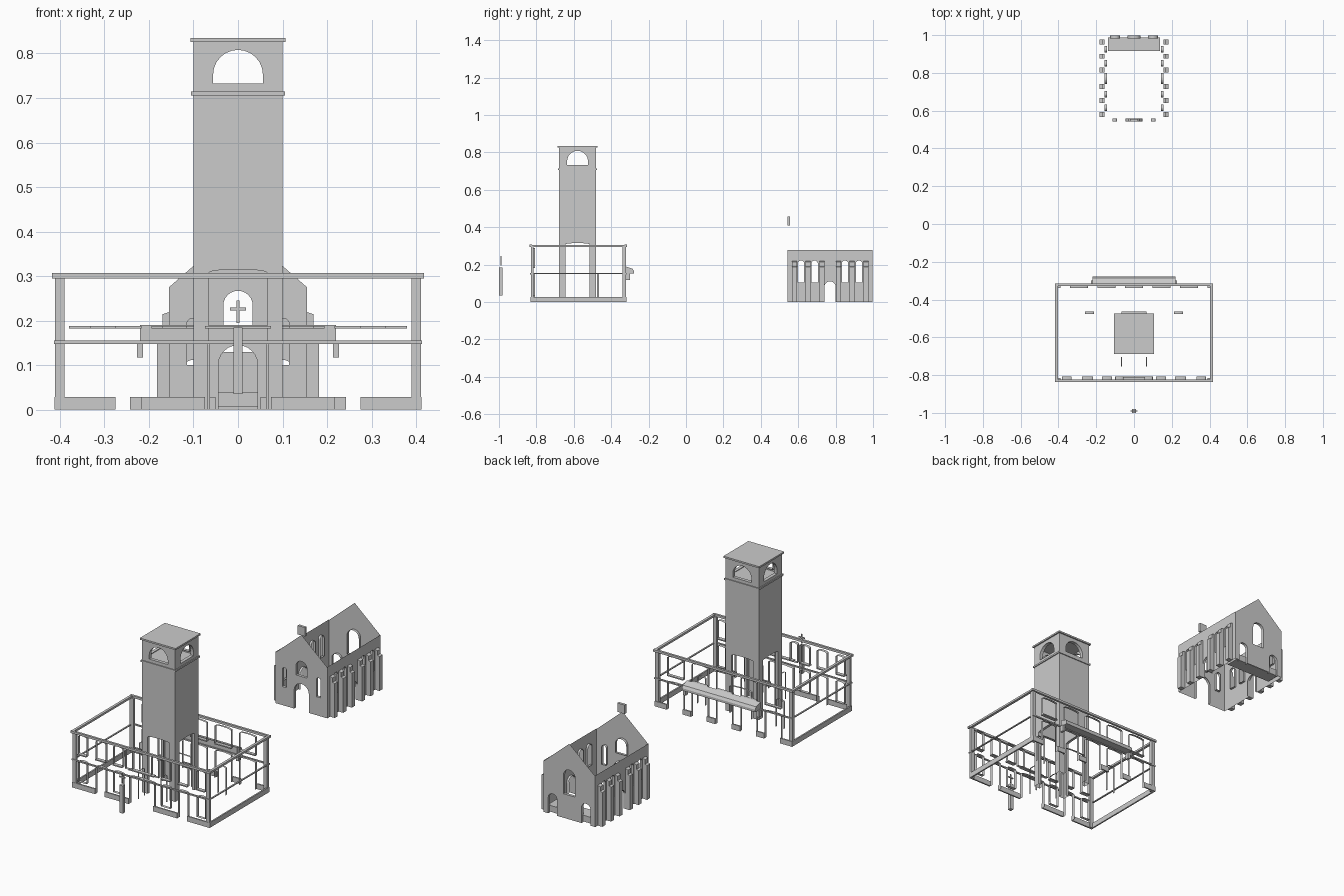
import bpy, bmesh, math
from mathutils import Vector

if "Cube" in bpy.data.objects:
    bpy.data.objects.remove(bpy.data.objects["Cube"])

Z = Vector((0, 0, 1))
X = Vector((1, 0, 0))
Y = Vector((0, 1, 0))


def finish(name, bm):
    me = bpy.data.meshes.new(name)
    bm.to_mesh(me)
    bm.free()
    ob = bpy.data.objects.new(name, me)
    bpy.context.collection.objects.link(ob)
    return ob


def box(name, x0, x1, y0, y1, z0, z1):
    bm = bmesh.new()
    bmesh.ops.create_cube(bm, size=1)
    for v in bm.verts:
        v.co = Vector(((x0 + x1) / 2 + v.co.x * (x1 - x0),
                       (y0 + y1) / 2 + v.co.y * (y1 - y0),
                       (z0 + z1) / 2 + v.co.z * (z1 - z0)))
    return finish(name, bm)


def prism(name, pts, shift):
    bm = bmesh.new()
    f = bm.faces.new([bm.verts.new(p) for p in pts])
    r = bmesh.ops.extrude_face_region(bm, geom=[f])
    bmesh.ops.translate(bm, vec=shift, verts=[g for g in r['geom'] if isinstance(g, bmesh.types.BMVert)])
    bmesh.ops.recalc_face_normals(bm, faces=bm.faces)
    return finish(name, bm)


# Opening outline (u, z): left jamb, arched head, right jamb
def opening(c, w, z0, z1, rise=None, n=12):
    rise = w / 2 if rise is None else rise
    arc = [(c - w / 2 * math.cos(math.pi * i / n),
            z1 - rise + rise * math.sin(math.pi * i / n)) for i in range(n + 1)]
    return [(c - w / 2, z0)] + arc + [(c + w / 2, z0)]


class Face:
    """A facade plane: origin, running direction and inward normal."""
    def __init__(self, o, u, n):
        self.o, self.u, self.n = Vector(o), u, n

    def at(self, p, d=0.0):
        return self.o + self.u * p[0] + Z * p[1] + self.n * d

    # Thin lining of an opening, with a sill when it is a window
    def reveal(self, name, pts, depth, sill=True):
        bm = bmesh.new()
        a = [bm.verts.new(self.at(p)) for p in pts]
        b = [bm.verts.new(self.at(p, depth)) for p in pts]
        n = len(pts)
        for i in range(n if sill else n - 1):
            j = (i + 1) % n
            bm.faces.new((a[i], a[j], b[j], b[i]))
        return finish(name, bm)

    # Flat wall with doors cut into its foot and windows as holes
    def wall(self, name, top, doors, windows, depth, base=0.0):
        foot = [(top[0][0], base)]
        for d in doors:
            foot += d
        foot.append((top[-1][0], base))
        bm = bmesh.new()
        for loop in [foot + top[::-1]] + windows:
            vs = [bm.verts.new(self.at(p)) for p in loop]
            for i in range(len(vs)):
                bm.edges.new((vs[i], vs[(i + 1) % len(vs)]))
        bmesh.ops.triangle_fill(bm, use_beauty=True, use_dissolve=False,
                                edges=bm.edges[:], normal=-self.n)
        finish(name, bm)
        for d in doors:
            self.reveal(name + "_door_lining", d, depth, False)
        for w in windows:
            self.reveal(name + "_window_lining", w, depth)


# ---- Main building: plinths, bands, corner strips, window and door linings
front = Face((0, -0.825, 0), X, Y)
back = Face((0, -0.325, 0), X, -Y)

for x0, x1 in ((0.275, 0.41), (0.074, 0.217)):
    for s in (-1, 1):
        a, b = sorted((s * x0, s * x1))
        box("front_plinth", a, b, -0.831, -0.823, 0, 0.028)
for x0, x1 in ((0.34, 0.41), (0.195, 0.243), (0.05, 0.1)):
    for s in (-1, 1):
        a, b = sorted((s * x0, s * x1))
        box("back_plinth", a, b, -0.327, -0.319, 0, 0.028)
for s in (-1, 1):
    a, b = sorted((s * 0.404, s * 0.412))
    box("side_plinth", a, b, -0.83, -0.32, 0, 0.028)
    box("side_band", a, b, -0.83, -0.32, 0.149, 0.154)
    a, b = sorted((s * 0.403, s * 0.417))
    box("side_cornice", a, b, -0.835, -0.315, 0.295, 0.306)
    for y0, y1 in ((-0.83, -0.816), (-0.339, -0.322)):
        a, b = sorted((s * 0.39, s * 0.411))
        box("corner_strip", a, b, y0, y1, 0, 0.297)
for y in (-0.83, -0.322):
    box("long_band", -0.413, 0.413, y - 0.004, y + 0.004, 0.148, 0.155)
    box("long_cornice", -0.418, 0.418, y - 0.006, y + 0.006, 0.295, 0.307)

for s in (-1, 1):
    for c, w, z0 in ((0.355, 0.05, 0.036), (0.246, 0.058, 0), (0.143, 0.055, 0.036)):
        front.reveal("front_lower_opening", opening(s * c, w, z0, 0.152, 0.007), 0.018, z0 > 0)
        front.reveal("front_upper_window", opening(s * c, w, 0.183, 0.289, 0.007), 0.018)
        box("front_window_sill", s * c - w / 2, s * c + w / 2, -0.829, -0.809, 0.182, 0.188)
    front.reveal("front_upper_window", opening(s * 0.078, 0.044, 0.183, 0.289, 0.007), 0.018)
front.reveal("front_gateway", opening(0, 0.148, 0, 0.152, 0.007), 0.018, False)
box("front_gateway_sill", -0.074, 0.074, -0.829, -0.809, 0.182, 0.188)
for i in range(-2, 3):
    c = 0.146 * i
    back.reveal("back_doorway", opening(c, 0.096, 0, 0.152, 0.007), 0.014, False)
    back.reveal("back_upper_window", opening(c, 0.096, 0.183, 0.289, 0.007), 0.014)
    box("back_window_sill", c - 0.048, c + 0.048, -0.34, -0.322, 0.182, 0.188)

# Interior doorways
inner = Face((0, -0.476, 0), X, Y)
for c, w in ((-0.235, 0.048), (0, 0.13), (0.235, 0.048)):
    inner.reveal("inner_doorway", opening(c, w, 0, 0.152, 0.007), 0.012, False)
for s in (-1, 1):
    Face((s * 0.07, -0.73, 0), Y, X * -s).reveal(
        "passage_doorway", opening(0, 0.05, 0, 0.152, 0.007), 0.007, False)

# Back canopy with brackets
prism("canopy", [(-0.22, -0.322, 0.19), (-0.22, -0.286, 0.19 - 0.012), (-0.22, -0.278, 0.165),
                 (-0.22, -0.278, 0.152), (-0.22, -0.322, 0.152)], (0.44, 0, 0))
for s in (-1, 1):
    box("canopy_bracket", s * 0.22 - 0.007, s * 0.22 + 0.007, -0.322, -0.3, 0.117, 0.152)

# ---- Bell tower
TY, R = -0.58, 0.1
for u, n in ((X, Y), (X, -Y), (Y, X), (Y, -X)):
    f = Face(Vector((0, TY, 0)) - n * R, u, n)
    f.wall("tower_shaft", [(-R, 0.71), (R, 0.71)], [opening(0, 0.13, 0, 0.315, 0.007)], [], 0.015)
    f.wall("belfry", [(-R, 0.828), (R, 0.828)], [], [opening(0, 0.112, 0.732, 0.808)], 0.018, 0.71)
box("tower_band", -0.105, 0.105, TY - 0.105, TY + 0.105, 0.706, 0.715)
box("tower_cap", -0.107, 0.107, TY - 0.107, TY + 0.107, 0.826, 0.835)

# ---- Chapel walls
gable = [(-0.155, 0.275), (0, 0.41), (0.155, 0.275)]
Face((0, 0.543, 0), X, Y).wall(
    "chapel_front", gable, [opening(0, 0.088, 0, 0.145)],
    [opening(-0.102, 0.026, 0.1, 0.205), opening(0.102, 0.026, 0.1, 0.205),
     opening(0, 0.066, 0.185, 0.267)], 0.015)
Face((0, 0.998, 0), X, -Y).wall(
    "chapel_back", gable, [opening(-0.1, 0.053, 0, 0.112), opening(0.1, 0.053, 0, 0.112)],
    [opening(0, 0.07, 0.13, 0.267)], 0.015)
for s in (-1, 1):
    Face((s * 0.155, 0, 0), Y, X * -s).wall(
        "chapel_side", [(0.543, 0.278), (0.998, 0.278)], [opening(0.77, 0.06, 0, 0.11)],
        [opening(y, 0.034, 0.105, 0.222) for y in (0.615, 0.688, 0.85, 0.925)], 0.012)
    # Stepped buttresses
    for y in (0.58, 0.653, 0.727, 0.815, 0.888, 0.963):
        prof = ((0.155, 0), (0.182, 0), (0.182, 0.186), (0.17, 0.19),
                (0.17, 0.214), (0.155, 0.219))
        prism("buttress", [(s * x, y - 0.013, z) for x, z in prof], (0, 0.026, 0))

# Altar platform and bell stand on the gable
box("altar_platform", -0.137, 0.137, 0.915, 0.988, 0.006, 0.04)
box("gable_bell_stand", -0.022, 0.022, 0.542, 0.556, 0.408, 0.456)

# ---- Free-standing post with cross
box("post", -0.01, 0.01, -1.0, -0.98, 0.035, 0.185)
box("cross_upright", -0.003, 0.003, -0.993, -0.987, 0.195, 0.245)
box("cross_arm", -0.018, 0.018, -0.993, -0.987, 0.223, 0.229)
